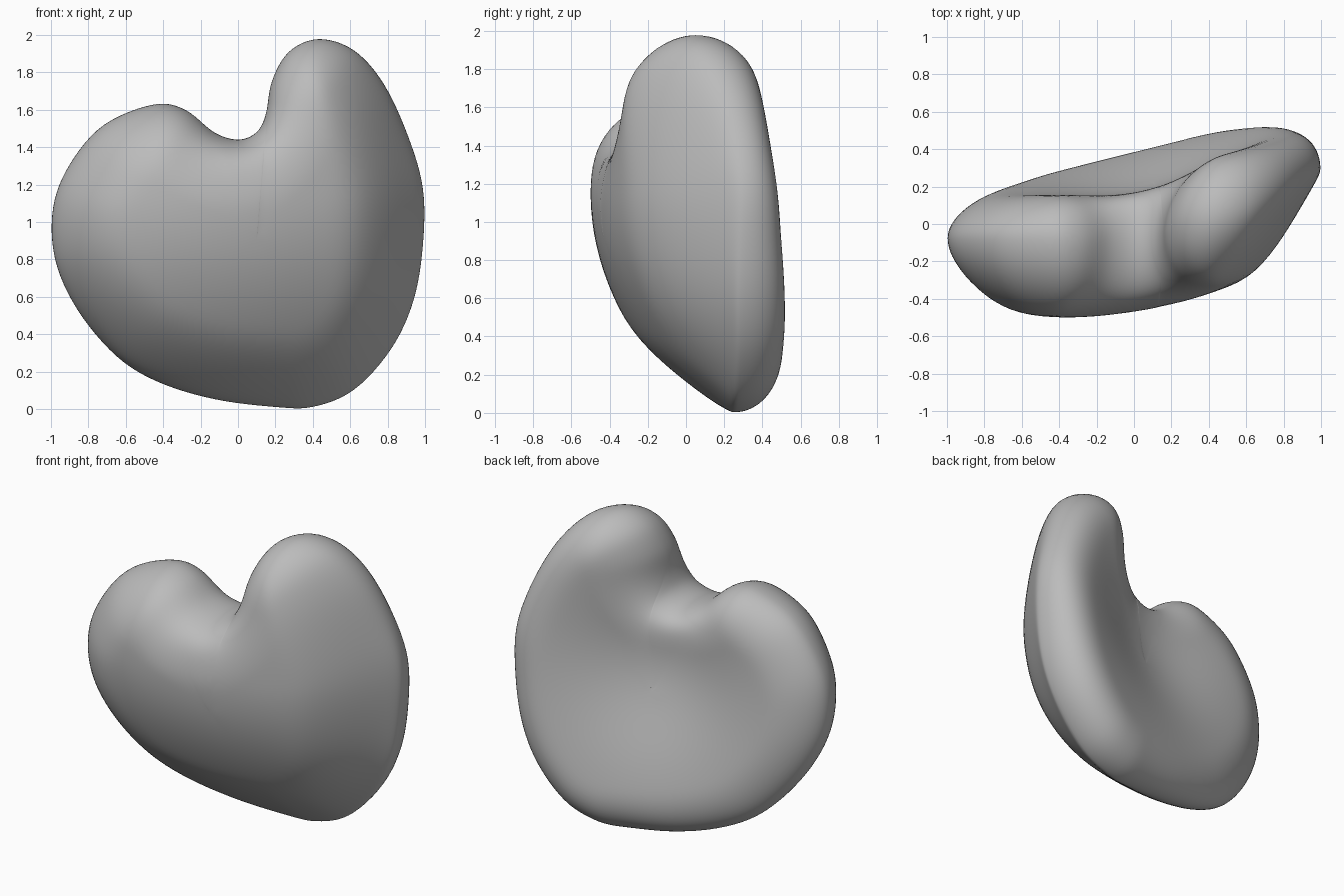
import bpy, bmesh, math
from mathutils import Vector, kdtree
from mathutils.geometry import intersect_point_line

cube = bpy.data.objects.get("Cube")
if cube:
    bpy.data.objects.remove(cube)

# Rim of the body: x, height, depth
RIM = [(0, 1.44, -.1), (.1, 1.48, -.1), (.15, 1.58, -.08), (.18, 1.75, -.03),
       (.27, 1.91, .02), (.43, 1.98, .05), (.62, 1.92, .1), (.78, 1.74, .19),
       (.91, 1.46, .27), (.99, 1.18, .3), (.99, .88, .29), (.94, .58, .28),
       (.82, .32, .28), (.62, .1, .27), (.4, .01, .26), (.2, .01, .24),
       (-.12, .05, .2), (-.42, .14, .14), (-.65, .28, .08), (-.86, .53, 0),
       (-.98, .8, -.06), (-.99, 1.08, -.08), (-.9, 1.31, -.08),
       (-.72, 1.52, -.08), (-.45, 1.63, -.08), (-.28, 1.6, -.1), (-.13, 1.48, -.1)]
CENTRE = Vector((.1, .9))
STEPS, RINGS = 6, 30


def smooth_loop(points):
    """Closed spline through the points."""
    pts = [Vector(p) for p in points]
    out = []
    for i in range(len(pts)):
        a, b, c, d = (pts[(i + k) % len(pts)] for k in (-1, 0, 1, 2))
        for s in range(STEPS):
            u = s / STEPS
            out.append(b + .5 * u * (c - a + u * (2 * a - 5 * b + 4 * c - d
                                                  + u * (3 * (b - c) + d - a))))
    return out


def front_depth(x, z):
    """Domed belly, sloping back toward the foot and the left side."""
    side = .22 if x > -.36 else .35
    height = .1 if z > 1.15 else .41
    return (-.5 + side * (x + .36) ** 2 + .9 * max(0, x - .5) ** 2
            + height * (z - 1.15) ** 2)


def back_depth(x, z):
    """Slanted back with a shallow dish."""
    dish = .17 * math.exp(-((x - .05) ** 2 + (z - 1.1) ** 2) / .3)
    return .355 + .23 * x - .08 * (z - .9) - dish


rim = smooth_loop(RIM)
count = len(rim)
flat = [Vector((p.x, p.y, 0)) for p in rim]
tree = kdtree.KDTree(count)
for i, p in enumerate(flat):
    tree.insert(p, i)
tree.balance()


def nearest_rim(x, z):
    """Distance to the rim and the rim's depth there."""
    point = Vector((x, z, 0))
    near = tree.find(point)[1]
    found = []
    for i in (near - 1, near):
        j = (i + 1) % count
        u = min(1, max(0, intersect_point_line(point, flat[i], flat[j])[1]))
        gap = (flat[i].lerp(flat[j], u) - point).length
        found.append((gap, rim[i].z + u * (rim[j].z - rim[i].z)))
    return min(found)


def surface_point(x, z, depth, radius):
    gap, edge_depth = nearest_rim(x, z)
    # Tighter rounding around the notch
    radius *= 1 - .5 * math.exp(-(x * x + (z - 1.45) ** 2) / .06)
    rise = math.sqrt(1 - (1 - min(1, gap / radius)) ** 2)
    return x, edge_depth + (depth(x, z) - edge_depth) * rise, z


bm = bmesh.new()
edge = [bm.verts.new((p.x, p.z, p.y)) for p in rim]

# Front and back shells share the rim
for depth, radius in ((front_depth, .4), (back_depth, .3)):
    previous = edge
    for ring in range(1, RINGS):
        t = math.cos(ring / RINGS * math.pi / 2)
        row = []
        for p in rim:
            x, z = CENTRE.lerp(Vector((p.x, p.y)), t)
            row.append(bm.verts.new(surface_point(x, z, depth, radius)))
        for i in range(count):
            j = (i + 1) % count
            bm.faces.new((previous[i], previous[j], row[j], row[i]))
        previous = row
    pole = bm.verts.new((CENTRE.x, depth(*CENTRE), CENTRE.y))
    for i in range(count):
        bm.faces.new((previous[i], previous[(i + 1) % count], pole))

bmesh.ops.recalc_face_normals(bm, faces=bm.faces)
for face in bm.faces:
    face.smooth = True
mesh = bpy.data.meshes.new("curved_body")
bm.to_mesh(mesh)
bm.free()
body = bpy.data.objects.new("curved_body", mesh)
bpy.context.collection.objects.link(body)

# Gentle relaxing of the surface
relax = body.modifiers.new("relax", 'SMOOTH')
relax.factor = .5
relax.iterations = 6

grey = bpy.data.materials.new("plain_grey")
grey.use_nodes = True
colour = (.5, .5, .5, 1)
grey.diffuse_color = colour
grey.node_tree.nodes["Principled BSDF"].inputs["Base Color"].default_value = colour
mesh.materials.append(grey)
